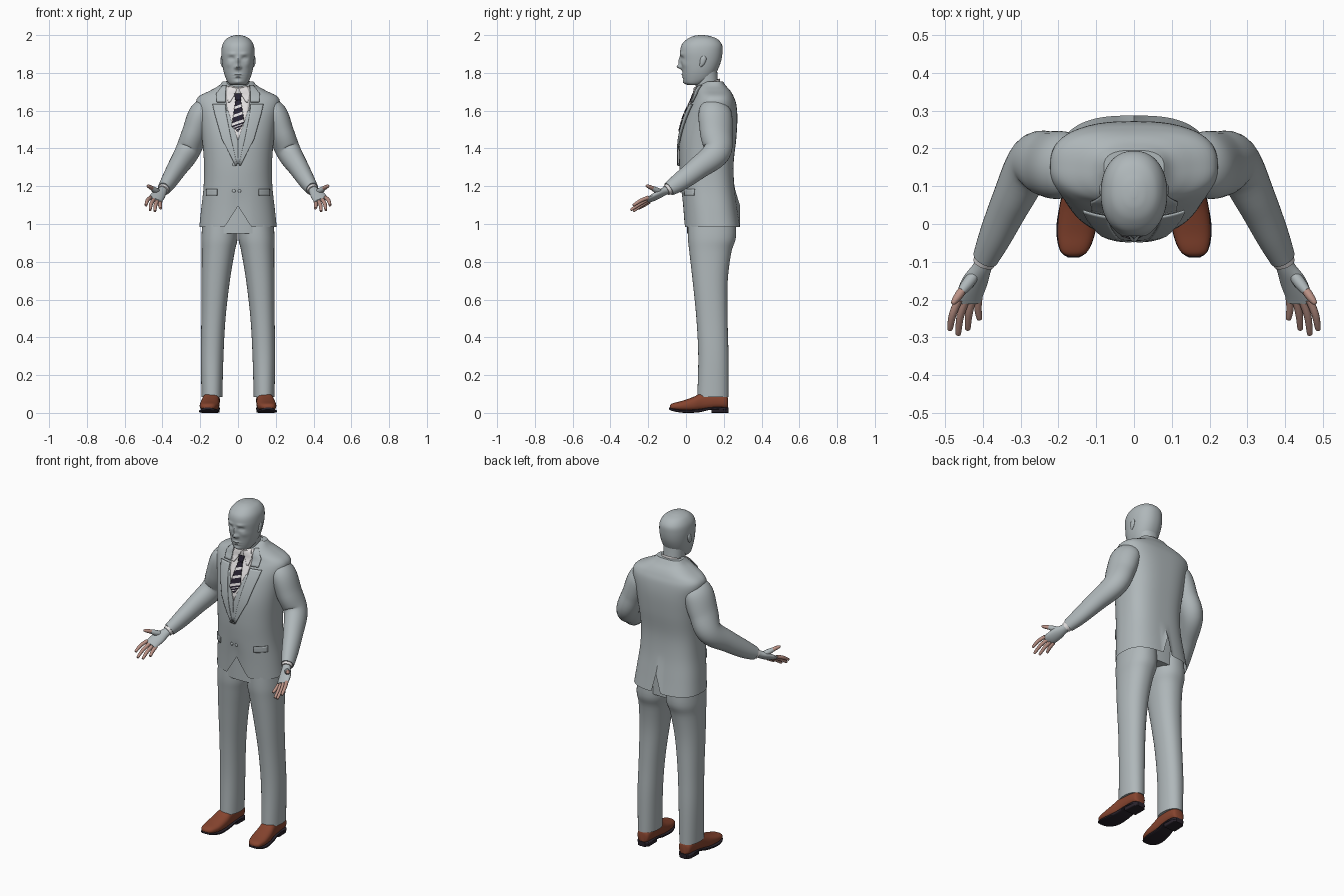
import bpy, bmesh, math
from mathutils import Vector


def material(name, r, g, b):
    m = bpy.data.materials.new(name)
    m.diffuse_color = (r, g, b, 1)
    return m


GREY = material("suit grey", 0.43, 0.475, 0.49)
WHITE = material("shirt white", 0.76, 0.74, 0.74)
DARK = material("tie dark", 0.02, 0.016, 0.03)
BROWN = material("shoe brown", 0.24, 0.058, 0.028)
SOLE = material("sole dark", 0.022, 0.016, 0.024)
SKIN = material("finger skin", 0.5, 0.29, 0.24)


def smooth(rows, k=5):
    """Catmull-Rom interpolation of rows of numbers."""
    out = []
    n = len(rows)
    for i in range(n - 1):
        a, b, c, d = rows[max(i - 1, 0)], rows[i], rows[i + 1], rows[min(i + 2, n - 1)]
        for j in range(k):
            t = j / k
            out.append([0.5 * (2 * q + (r - p) * t + (2 * p - 5 * q + 4 * r - s) * t * t
                               + (3 * q - p - 3 * r + s) * t ** 3)
                        for p, q, r, s in zip(a, b, c, d)])
    out.append(list(rows[-1]))
    return out


def finish(name, bm, mats, angle=40):
    bmesh.ops.recalc_face_normals(bm, faces=bm.faces[:])
    me = bpy.data.meshes.new(name)
    bm.to_mesh(me)
    bm.free()
    for m in mats:
        me.materials.append(m)
    for p in me.polygons:
        p.use_smooth = True
    me.set_sharp_from_angle(angle=math.radians(angle))
    ob = bpy.data.objects.new(name, me)
    bpy.context.collection.objects.link(ob)
    return ob


def skin(name, rings, mat, s=1, caps=(True, True)):
    """Loft a surface through rings; s=-1 mirrors it in x."""
    bm = bmesh.new()
    vs = [[bm.verts.new((p[0] * s, p[1], p[2])) for p in r] for r in rings]
    n = len(vs[0])
    for a, b in zip(vs, vs[1:]):
        for i in range(n):
            bm.faces.new((a[i], a[(i + 1) % n], b[(i + 1) % n], b[i]))
    for c, r in zip(caps, (vs[0], vs[-1])):
        if c:
            bm.faces.new(r)
    return finish(name, bm, [mat])


def spow(v, e):
    return math.copysign(abs(v) ** e, v)


def hring(z, cx, hx, yf, yb, nf=2.2, nb=2.2, n=48, tilt=0):
    """Horizontal ring, with its own roundness at front and back."""
    pts = []
    for i in range(n):
        t = 2 * math.pi * i / n
        e = 2 / (nf if math.sin(t) < 0 else nb)
        y = (yf + yb) / 2 + (yb - yf) / 2 * spow(math.sin(t), e)
        pts.append((cx + hx * spow(math.cos(t), e), y, z + tilt * (y - 0.115)))
    return pts


def tube(name, rows, hint, mat, s=1, n=20, k=4):
    """Tube along x,y,z with radius a (along hint) and b (across it)."""
    rows = smooth(rows, k)
    rings = []
    for i, r in enumerate(rows):
        t = (Vector(rows[min(i + 1, len(rows) - 1)][:3]) - Vector(rows[max(i - 1, 0)][:3])).normalized()
        h = Vector(hint)
        u = (h - t * h.dot(t)).normalized()
        v = t.cross(u)
        rings.append([Vector(r[:3]) + u * (r[3] * math.cos(w)) + v * (r[4] * math.sin(w))
                      for w in (2 * math.pi * j / n for j in range(n))])
    return skin(name, rings, mat, s)


# jacket body: z, half width, front y, back y
BODY = smooth([(0.985, .205, -.012, .287), (1.08, .195, -.018, .272), (1.2, .182, -.028, .256),
               (1.32, .18, -.036, .252), (1.45, .19, -.033, .266), (1.56, .205, -.008, .272),
               (1.635, .222, .025, .266), (1.675, .208, .045, .252), (1.705, .15, .05, .235),
               (1.73, .105, .062, .213), (1.755, .08, .1, .195)])
rings = []
for z, hx, yf, yb in BODY:
    ring = []
    for x, y, zz in hring(z, 0, hx, yf, yb, 2.2, 2.8, 96):
        # front opening and back vent lift the hem
        width = 0.07 if y < 0.13 else 0.03
        lift = max(0, 1 - abs(x) / width) * max(0, 1 - (z - 0.985) / 0.22)
        ring.append((x, y, zz + 0.11 * lift))
    rings.append(ring)
skin("jacket_body", rings, GREY, caps=(False, True))


def front_y(x, z):
    for a, b in zip(BODY, BODY[1:]):
        if z <= b[0]:
            break
    t = min(1, max(0, (z - a[0]) / (b[0] - a[0])))
    hx, yf, yb = (a[i] + (b[i] - a[i]) * t for i in (1, 2, 3))
    c = max(0, 1 - abs(x / hx) ** 2.2) ** (1 / 2.2)
    return (yf + yb) / 2 - (yb - yf) / 2 * c


def patch(name, rows, mats, off, s=1, k=4, slope=0, cols=8):
    """Thin plate lying on the jacket front; rows are z, x from, x to."""
    pts = []
    for (z0, a0, b0), (z1, a1, b1) in zip(rows, rows[1:]):
        pts += [(z0 + (z1 - z0) * j / k, a0 + (a1 - a0) * j / k, b0 + (b1 - b0) * j / k) for j in range(k)]
    pts.append(rows[-1])
    bm = bmesh.new()
    vs = []
    for z, a, b in pts:
        row = []
        for i in range(cols + 1):
            x = a + (b - a) * i / cols
            zz = z + slope * x
            row.append(bm.verts.new((x * s, front_y(x, zz) - off, zz)))
        vs.append(row)
    for r, (p, q) in enumerate(zip(vs, vs[1:])):
        for i in range(cols):
            bm.faces.new((p[i], p[i + 1], q[i + 1], q[i])).material_index = r % len(mats)
    ob = finish(name, bm, mats)
    mod = ob.modifiers.new("thickness", "SOLIDIFY")
    mod.thickness, mod.offset = 0.005, 0
    return ob


# shirt, waistcoat, tie
patch("shirt_front", [(1.73, -.06, .06), (1.66, -.064, .064), (1.58, -.055, .055), (1.44, -.002, .002)], [WHITE], .004)
for s in (1, -1):
    patch("waistcoat_edge", [(1.6, .052, .07), (1.53, .03, .055), (1.44, 0, .035), (1.32, 0, .012)], [GREY], .007, s)
    patch("shirt_collar_wing", [(1.725, .004, .05), (1.69, .014, .062), (1.645, .042, .052)], [WHITE], .009, s)
patch("tie_knot", [(1.69, -.02, .02), (1.655, -.014, .014)], [DARK], .014)
patch("tie", [(1.655, -.014, .014), (1.53, -.034, .034), (1.49, -.003, .003)], [DARK, DARK, WHITE], .012, k=9, slope=.35)
skin("shirt_collar", [hring(1.69, 0, .076, .042, .185, tilt=.35), hring(1.747, 0, .068, .04, .18, tilt=.35)],
     WHITE, caps=(False, False))

# lapels, pocket flaps, buttons
for s in (1, -1):
    patch("lapel", [(1.635, .066, .135), (1.59, .064, .125), (1.45, .036, .085), (1.31, .004, .014)], [GREY], .01, s)
    patch("collar_fold", [(1.735, .062, .08), (1.69, .066, .115), (1.645, .067, .112)], [GREY], .008, s)
    patch("pocket_flap", [(1.185, .11, .168), (1.15, .11, .168)], [GREY], .006, s)
for x, z in ((-.02, 1.315), (-.022, 1.175), (.008, 1.175)):
    bm = bmesh.new()
    bmesh.ops.create_uvsphere(bm, u_segments=12, v_segments=8, radius=.009)
    bmesh.ops.scale(bm, vec=(1, .5, 1), verts=bm.verts)
    bmesh.ops.translate(bm, vec=(x, front_y(x, z) - .003, z), verts=bm.verts)
    finish("button", bm, [GREY])

# head with face modelled by soft bumps: x, z, spread x, spread z, height
FACE = [(0, 1.832, .012, .012, .024), (0, 1.86, .009, .022, .013), (.013, 1.828, .007, .007, .007),
        (.035, 1.877, .014, .009, -.011), (.036, 1.876, .008, .005, .006), (.032, 1.9, .02, .008, .005),
        (0, 1.79, .022, .005, .007), (0, 1.778, .018, .005, .006), (0, 1.784, .024, .002, -.004),
        (0, 1.75, .02, .012, .009), (.05, 1.845, .016, .016, .004)]
HEAD = smooth([(1.735, .035, .015, .075), (1.745, .05, -.004, .1), (1.77, .064, -.014, .14), (1.81, .077, -.02, .165),
               (1.86, .085, -.027, .185), (1.91, .088, -.031, .193), (1.95, .082, -.022, .19),
               (1.98, .062, .008, .165), (1.995, .033, .04, .125), (2.0, .008, .07, .095)], 9)
rings = []
for z, hx, yf, yb in HEAD:
    ring = []
    for x, y, zz in hring(z, 0, hx, yf, yb, n=96):
        if y < (yf + yb) / 2:
            for bx, bz, sx, sz, h in FACE:
                y -= h * math.exp(-((abs(x) - bx) / sx) ** 2 - ((z - bz) / sz) ** 2)
        ring.append((x, y, zz))
    rings.append(ring)
skin("head", rings, GREY)
skin("neck", [hring(1.66, 0, .058, .062, .182), hring(1.74, 0, .058, .05, .17), hring(1.81, 0, .063, .045, .165)], GREY)

# trousers
skin("trouser_seat", [hring(z, 0, .18, .005, .25, 2.4, 2.4) for z in (.95, 1.05, 1.18)], GREY)
LEG = smooth([(.085, .138, .055, .06, .225), (.3, .137, .06, .065, .225), (.5, .13, .064, .055, .22),
              (.7, .118, .075, .035, .221), (.85, .105, .087, .018, .24), (.93, .098, .096, .01, .264),
              (1.05, .095, .088, .01, .26)])


def shoe_rings(rows, e, n=28):
    """Upright sections along y: y, centre x, half width, bottom, top."""
    out = []
    for y, cx, hw, zb, zt in rows:
        out.append([(cx + hw * spow(math.cos(w), e), y, (zb + zt) / 2 + (zt - zb) / 2 * spow(math.sin(w), e))
                    for w in (2 * math.pi * i / n for i in range(n))])
    return out


UPPER = smooth([(.222, .138, .022, .025, .08), (.21, .138, .037, .022, .095), (.16, .139, .043, .02, .11),
                (.09, .143, .045, .012, .108), (.04, .148, .05, .008, .085), (-.02, .153, .05, .01, .064),
                (-.06, .157, .041, .015, .054), (-.078, .159, .03, .018, .047), (-.086, .16, .012, .024, .038)])
WELT = smooth([(.225, .138, .024, .012, .028), (.2, .138, .042, .014, .03), (.13, .14, .043, .016, .03),
               (.07, .146, .047, .003, .02), (0, .152, .053, 0, .016), (-.045, .156, .047, .004, .018),
               (-.075, .159, .034, .011, .024), (-.089, .16, .014, .018, .029)])
HEEL = [(.225, .138, .024, 0, .024), (.205, .138, .04, 0, .026), (.135, .14, .041, 0, .026)]

# arms
ARM = [(.15, .155, 1.63, .05, .07), (.19, .155, 1.58, .07, .09), (.228, .16, 1.48, .068, .087),
       (.27, .162, 1.38, .064, .074), (.322, .065, 1.297, .053, .06), (.366, -.03, 1.225, .043, .05),
       (.393, -.09, 1.185, .034, .038)]
CUFF = [(.386, -.075, 1.195, .031, .034), (.398, -.104, 1.178, .029, .028)]
PALM = [(.39, -.085, 1.188, .024, .023), (.402, -.115, 1.173, .026, .021), (.42, -.15, 1.153, .036, .019),
        (.434, -.185, 1.135, .037, .015), (.438, -.208, 1.125, .034, .01)]
FINGERS = [((.464, -.2, 1.14), (.48, -.24, 1.124), (.487, -.277, 1.1)),
           ((.446, -.203, 1.13), (.46, -.245, 1.106), (.465, -.289, 1.076)),
           ((.428, -.2, 1.122), (.437, -.238, 1.098), (.44, -.276, 1.07)),
           ((.411, -.192, 1.118), (.413, -.222, 1.1), (.409, -.25, 1.083))]
WIDE = (1, -.05, .3)

for s in (1, -1):
    skin("trouser_leg", [hring(*r) for r in LEG], GREY, s)
    skin("shoe_upper", shoe_rings(UPPER, .8), BROWN, s)
    skin("shoe_sole", shoe_rings(WELT, .45), SOLE, s)
    skin("shoe_heel", shoe_rings(HEEL, .3), SOLE, s)
    tube("sleeve", ARM, (1, .3, .4), GREY, s, 32, 6)
    tube("shirt_cuff", CUFF, (1, .3, .4), WHITE, s)
    tube("palm", PALM, WIDE, GREY, s)
    for a, b, c in FINGERS:
        tip = tuple(q + (q - p) * .05 for p, q in zip(b, c))
        tube("finger", [(*a, .0105, .0105), (*b, .01, .01), (*c, .0075, .0075), (*tip, .003, .003)], WIDE, SKIN, s, 12)
    tube("thumb_base", [(.415, -.125, 1.165, .014, .014), (.438, -.155, 1.178, .016, .016),
                        (.456, -.178, 1.19, .012, .012)], WIDE, GREY, s, 12)
    tube("thumb_tip", [(.452, -.172, 1.187, .0115, .0115), (.466, -.192, 1.196, .011, .011),
                       (.478, -.208, 1.202, .007, .007), (.481, -.212, 1.203, .002, .002)], WIDE, SKIN, s, 12)
    # ear
    tube("ear", [(.08, .075, 1.835, .006, .006), (.084, .085, 1.85, .008, .013), (.085, .092, 1.875, .008, .016),
                 (.084, .094, 1.89, .004, .008)], (1, 0, 0), GREY, s, 12)
